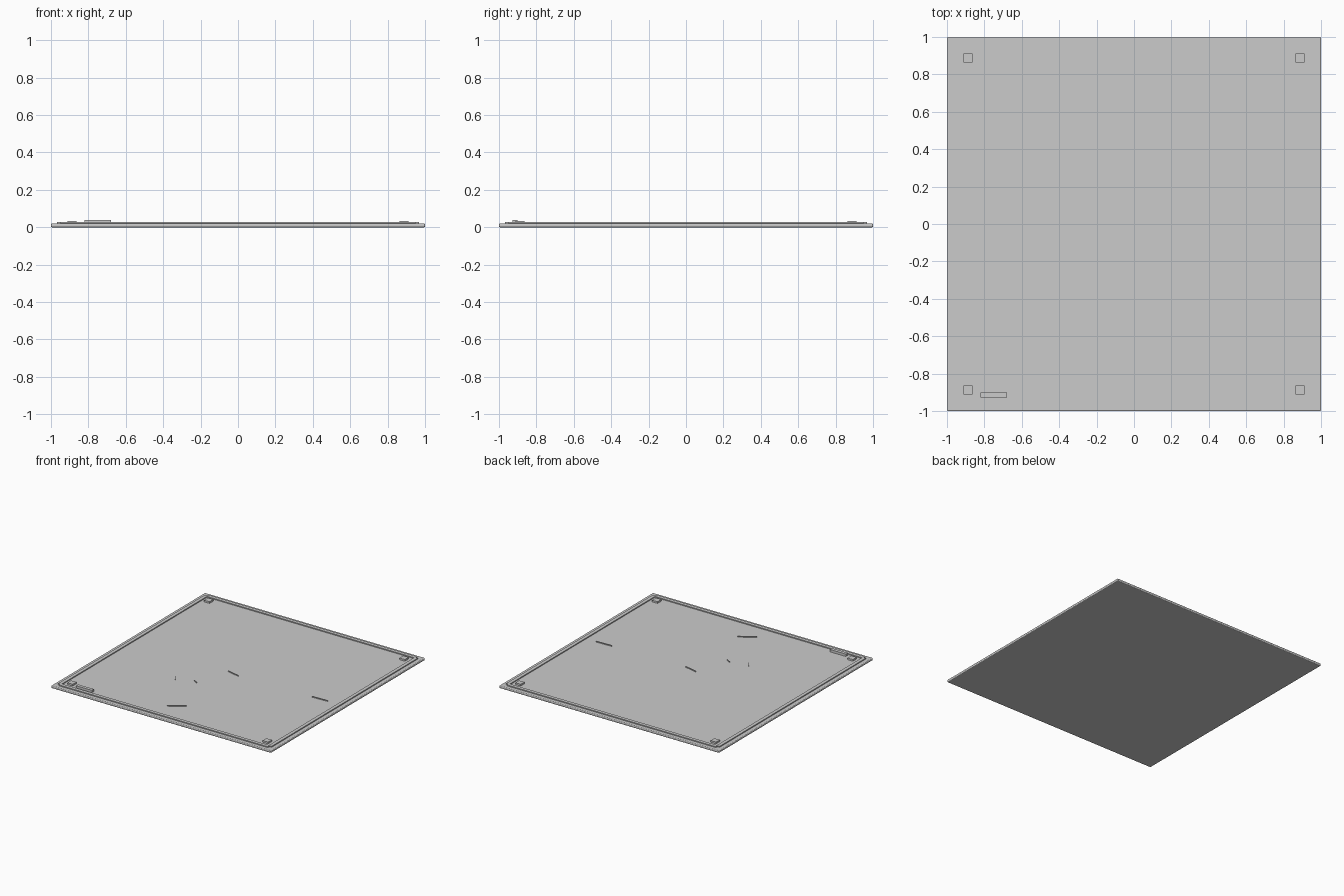
import bpy
import math

if "Cube" in bpy.data.objects:
    bpy.data.objects.remove(bpy.data.objects["Cube"])


def box(name, x, y, z0, z1, sx, sy, angle=0.0, bevel=0.0, segments=2):
    """Box from z0 to z1, centred on x, y."""
    bpy.ops.mesh.primitive_cube_add(size=1, location=(x, y, (z0 + z1) / 2),
                                    rotation=(0, 0, angle))
    ob = bpy.context.object
    ob.name = name
    ob.scale = (sx, sy, z1 - z0)
    bpy.ops.object.transform_apply(location=False, rotation=False, scale=True)
    if bevel:
        mod = ob.modifiers.new("bevel", 'BEVEL')
        mod.width = bevel
        mod.segments = segments
    return ob


# Main floor plate with softened edges
TOP = 0.02
box("floor_plate", 0, 0, 0, TOP, 2, 2, bevel=0.006, segments=3)

# Raised border strips, overlapping at notched corners
for s, side in ((-1, "a"), (1, "b")):
    box("border_strip_x_" + side, 0, s * 0.955, TOP - 0.004, 0.028, 1.9, 0.028)
    box("border_strip_y_" + side, s * 0.955, 0, TOP - 0.004, 0.028, 0.028, 1.9)

# Square corner pads
for sx in (-1, 1):
    for sy in (-1, 1):
        box("corner_pad", sx * 0.888, sy * 0.888, TOP - 0.004, 0.034, 0.049, 0.049)

# Small blank tag near the front left corner
box("tag", -0.75, -0.915, TOP - 0.004, 0.04, 0.142, 0.027)

# Thin scratch marks on the surface
scratches = [
    (-0.06, -0.04, 0.05, -0.065),
    (0.71, -0.05, 0.85, -0.045),
    (-0.33, -0.345, -0.30, -0.385),
    (-0.175, -0.32, -0.135, -0.34),
    (-0.085, -0.80, 0.035, -0.72),
]
for x0, y0, x1, y1 in scratches:
    box("scratch", (x0 + x1) / 2, (y0 + y1) / 2, TOP, 0.028,
        math.hypot(x1 - x0, y1 - y0), 0.004, math.atan2(y1 - y0, x1 - x0))
